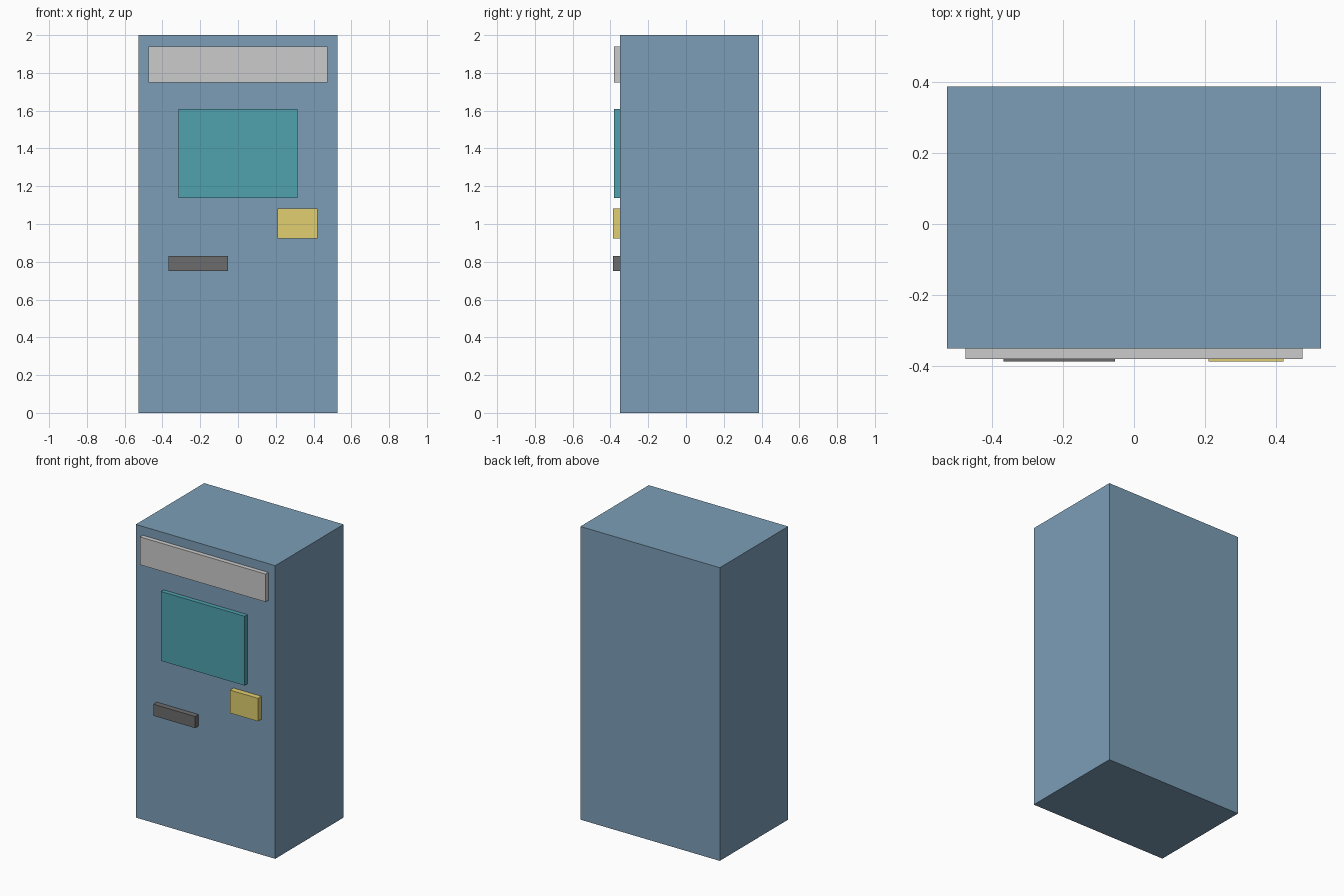
import bpy

if "Cube" in bpy.data.objects:
    bpy.data.objects.remove(bpy.data.objects["Cube"])

BODY_FRONT, BODY_BACK = -0.35, 0.387
EMBED = 0.01  # panels sink slightly into the cabinet


def material(name, rgb):
    mat = bpy.data.materials.new(name)
    mat.diffuse_color = (*rgb, 1.0)
    mat.use_nodes = True
    mat.node_tree.nodes["Principled BSDF"].inputs["Base Color"].default_value = mat.diffuse_color
    return mat


def box(name, x, y, z, mat=None):
    """Box from (min, max) extents on each axis."""
    ext = (x, y, z)
    bpy.ops.mesh.primitive_cube_add(size=1, location=[(a + b) / 2 for a, b in ext])
    obj = bpy.context.object
    obj.name = name
    obj.scale = [b - a for a, b in ext]
    bpy.ops.object.transform_apply(location=False, rotation=False, scale=True)
    if mat:
        obj.data.materials.append(mat)
    return obj


def panel(name, x, z, front, mat=None):
    return box(name, x, (front, BODY_FRONT + EMBED), z, mat)


# Cabinet
box("cabinet", (-0.526, 0.526), (BODY_FRONT, BODY_BACK), (0, 2),
    material("steel_blue", (0.20, 0.34, 0.47)))

# Front panels
panel("header_sign", (-0.474, 0.474), (1.75, 1.94), -0.38)
panel("screen", (-0.316, 0.316), (1.137, 1.61), -0.38,
      material("teal", (0.08, 0.36, 0.43)))
panel("keypad", (0.21, 0.421), (0.924, 1.081), -0.387,
      material("yellow", (0.75, 0.62, 0.16)))
panel("dispenser_slot", (-0.368, -0.053), (0.751, 0.83), -0.387,
      material("dark_grey", (0.15, 0.15, 0.15)))
